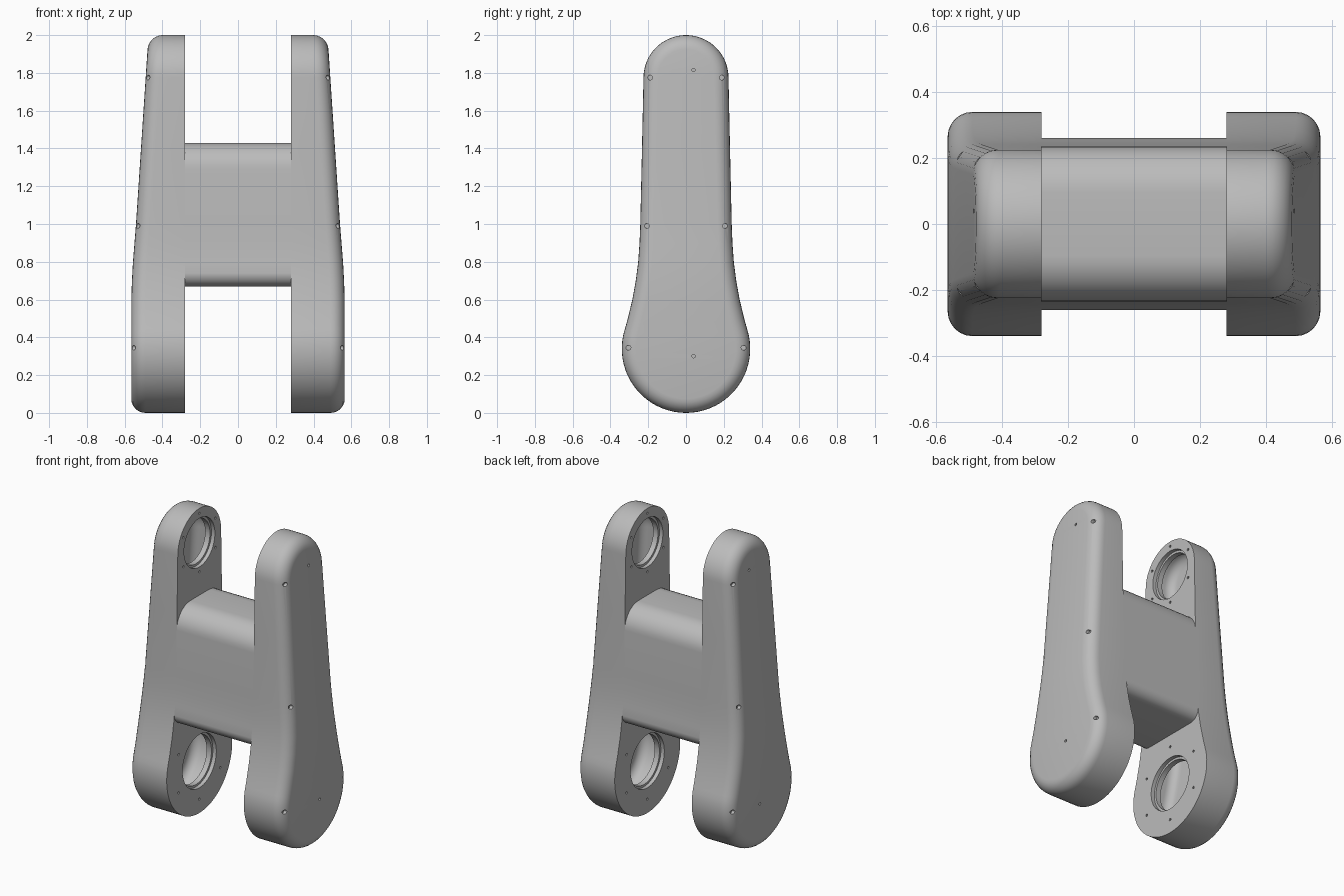
import bpy, bmesh, math
from mathutils import Matrix

cube = bpy.data.objects.get("Cube")
if cube:
    bpy.data.objects.remove(cube)

grey = bpy.data.materials.new("plain_grey")
grey.use_nodes = True
grey.diffuse_color = (0.5, 0.5, 0.5, 1)
grey.node_tree.nodes["Principled BSDF"].inputs["Base Color"].default_value = (0.5, 0.5, 0.5, 1)

INNER, ROUND = 0.28, 0.075
LOW_Z, LOW_R, TOP_Z, TOP_R = 0.34, 0.34, 1.775, 0.225


def lerp_table(table, z):
    for (z0, a), (z1, b) in zip(table, table[1:]):
        if z <= z1:
            return a + (b - a) * max(0, z - z0) / (z1 - z0)
    return table[-1][1]


SIDE = [(0.5, 0.308), (0.6, 0.284), (0.7, 0.266), (0.8, 0.253), (0.9, 0.246), (1.0, 0.242), (1.4, 0.233)]
OUTER = [(0, 0.565), (0.6, 0.565), (0.75, 0.56), (1.0, 0.54), (2.0, 0.474)]


def outline(offset):
    """Half outline (y, z) from bottom pole to top pole, moved inward."""
    pts = []
    for i in range(21):
        a = math.radians(-90 + 108 * i / 20)
        pts.append((LOW_R * math.cos(a), LOW_Z + LOW_R * math.sin(a)))
    pts += [(w, z) for z, w in SIDE]
    for i in range(17):
        a = math.radians(90 * i / 16)
        pts.append((TOP_R * math.cos(a), TOP_Z + TOP_R * math.sin(a)))
    res = []
    for i, (y, z) in enumerate(pts):
        if i == 0:
            res.append((0, z + offset))
        elif i == len(pts) - 1:
            res.append((0, z - offset))
        else:
            (ya, za), (yb, zb) = pts[i - 1], pts[i + 1]
            d = math.hypot(yb - ya, zb - za)
            res.append((y - offset * (zb - za) / d, z + offset * (yb - ya) / d))
    return res


def finish(bm, name):
    bmesh.ops.recalc_face_normals(bm, faces=bm.faces)
    mesh = bpy.data.meshes.new(name)
    bm.to_mesh(mesh)
    bm.free()
    mesh.materials.append(grey)
    obj = bpy.data.objects.new(name, mesh)
    bpy.context.collection.objects.link(obj)
    return obj


def arm_solid(name, start, wall):
    """Loft of the outline from the inner face to a rounded, tapered outer face."""
    bm = bmesh.new()
    r = ROUND - wall * 0.5
    steps = [(0, None)] + [(r * (1 - math.cos(math.radians(a))), r * (1 - math.sin(math.radians(a))))
                           for a in range(0, 91, 15)]
    rings = []
    for inset, drop in steps:
        half = outline(wall + inset)
        ring = half + [(-y, z) for y, z in half[-2:0:-1]]
        rings.append([bm.verts.new((start if drop is None else lerp_table(OUTER, z) - wall - drop, y, z))
                      for y, z in ring])
    n = len(rings[0])
    for a, b in zip(rings, rings[1:]):
        for i in range(n):
            bm.faces.new((a[i], a[(i + 1) % n], b[(i + 1) % n], b[i]))
    # caps as strips between the two mirrored sides
    for ring in (rings[0], rings[-1]):
        for i in range(n // 2):
            strip = []
            for v in (ring[i], ring[i + 1], ring[(n - i - 1) % n], ring[(n - i) % n]):
                if v not in strip:
                    strip.append(v)
            bm.faces.new(strip)
    return finish(bm, name)


def cylinders(name, specs):
    """Cylinders along x from (x0, x1, y, z, radius, sides)."""
    bm = bmesh.new()
    for x0, x1, y, z, r, sides in specs:
        m = Matrix.Translation(((x0 + x1) / 2, y, z)) @ Matrix.Rotation(math.pi / 2, 4, 'Y')
        bmesh.ops.create_cone(bm, cap_ends=True, segments=sides, radius1=r, radius2=r,
                              depth=x1 - x0, matrix=m)
    return finish(bm, name)


def cut(obj, cutter):
    cutter.hide_render = True
    mod = obj.modifiers.new("cut", 'BOOLEAN')
    mod.operation, mod.solver, mod.object = 'DIFFERENCE', 'EXACT', cutter
    bpy.context.view_layer.objects.active = obj
    bpy.ops.object.modifier_apply(modifier=mod.name)
    bpy.data.objects.remove(cutter)


# left arm: hollow shell with stepped bearing openings
arm = arm_solid("left_arm", INNER, 0)
cut(arm, arm_solid("cavity", INNER + 0.06, 0.04))
bores = [(LOW_Z, 0.175, 0.25), (TOP_Z, 0.16, 0.192)]
holes = []
for z, r, bolt_r in bores:
    holes.append((0.2, INNER + 0.09, 0, z, r - 0.015, 48))
    for k in range(6):
        a = math.radians(60 * k + 30)
        holes.append((0.26, INNER + 0.03, bolt_r * math.cos(a), z + bolt_r * math.sin(a), 0.008, 10))
# screw holes on the outer face
for y, z in ((0.19, 1.775), (0.207, 0.99), (0.305, 0.345)):
    for s in (-1, 1):
        x = lerp_table(OUTER, z)
        holes.append((x - 0.028, x + 0.03, s * y, z, 0.013, 16))
for z in (1.815, 0.3):
    x = lerp_table(OUTER, z)
    holes.append((x - 0.015, x + 0.03, 0.04, z, 0.009, 12))
cut(arm, cylinders("small_bores", holes))
cut(arm, cylinders("wide_bores", [(0.2, INNER + 0.025, 0, z, r, 48) for z, r, _ in bores]))

# right arm mirrors the left one
mesh = arm.data.copy()
mesh.transform(Matrix.Scale(-1, 4, (1, 0, 0)))
mesh.flip_normals()
right_arm = bpy.data.objects.new("right_arm", mesh)
bpy.context.collection.objects.link(right_arm)

# crossbar: block flush with the arm sides, rounded top and bottom edges
bm = bmesh.new()
LOW, HIGH, R_LOW, R_HIGH = 0.67, 1.43, 0.07, 0.14
half = []
for a in range(0, 91, 10):
    c, s = math.cos(math.radians(a)), math.sin(math.radians(a))
    z = LOW + R_LOW * (1 - c)
    half.append((lerp_table(SIDE, LOW + R_LOW) - R_LOW * (1 - s), z))
half += [(w, z) for z, w in SIDE if LOW + R_LOW < z < HIGH - R_HIGH]
for a in range(0, 91, 10):
    c, s = math.cos(math.radians(a)), math.sin(math.radians(a))
    half.append((lerp_table(SIDE, HIGH - R_HIGH) - R_HIGH * (1 - c), HIGH - R_HIGH * (1 - s)))
loop = half + [(-y, z) for y, z in reversed(half)]
face = bm.faces.new([bm.verts.new((-INNER, y, z)) for y, z in loop])
ext = bmesh.ops.extrude_face_region(bm, geom=[face])
bmesh.ops.translate(bm, vec=(2 * INNER, 0, 0),
                    verts=[g for g in ext["geom"] if isinstance(g, bmesh.types.BMVert)])
bar = finish(bm, "crossbar")

# smooth shading with sharp edges kept
bpy.ops.object.select_all(action='DESELECT')
for obj in (arm, right_arm, bar):
    obj.select_set(True)
bpy.context.view_layer.objects.active = arm
bpy.ops.object.shade_smooth_by_angle(angle=math.radians(30))
